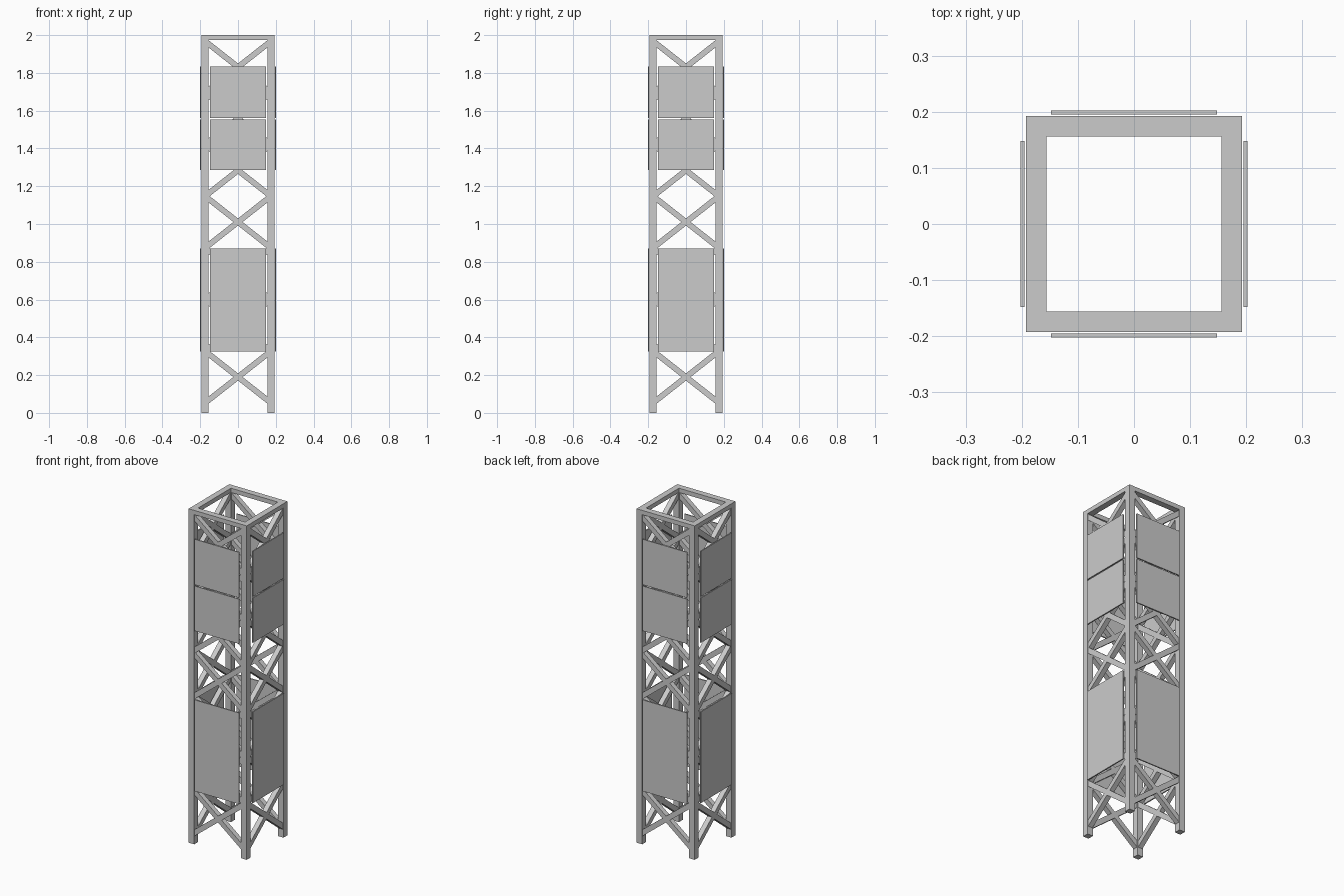
import bpy
from math import atan2, hypot, pi
from mathutils import Matrix

if "Cube" in bpy.data.objects:
    bpy.data.objects.remove(bpy.data.objects["Cube"])

POST = 0.174      # post centre line
W = 0.037         # post width
STEP = 0.2735     # height of one braced bay
FIRST = 0.19      # centre of the lowest bay


def box(name, size, matrix):
    bpy.ops.mesh.primitive_cube_add(size=1)
    ob = bpy.context.object
    ob.name = name
    ob.data.transform(matrix @ Matrix.Diagonal((*size, 1)))
    return ob


def at(x, y, z):
    return Matrix.Translation((x, y, z))


for side in range(4):
    turn = Matrix.Rotation(side * pi / 2, 4, 'Z')

    # corner post and top rail
    box(f"corner_post_{side}", (W, W, 2), turn @ at(-POST, -POST, 1))
    box(f"top_rail_{side}", (2 * POST - W, W, 0.026), turn @ at(0, -POST, 1.987))

    # crossed braces, seven bays per side
    length = hypot(2 * POST, STEP)
    angle = atan2(STEP, 2 * POST)
    for bay in range(7):
        for sign in (-1, 1):
            tilt = Matrix.Rotation(sign * angle, 4, 'Y')
            box(f"brace_{side}_{bay}_{'ab'[sign > 0]}", (length, 0.03, 0.03),
                turn @ at(0, -POST, FIRST + bay * STEP) @ tilt)

    # cladding panels: one tall below, two short above
    for name, z0, z1 in (("lower_panel", 0.325, 0.871),
                         ("middle_panel", 1.285, 1.553),
                         ("upper_panel", 1.561, 1.833)):
        box(f"{name}_{side}", (0.296, 0.007, z1 - z0),
            turn @ at(0, -0.1985, (z0 + z1) / 2))
